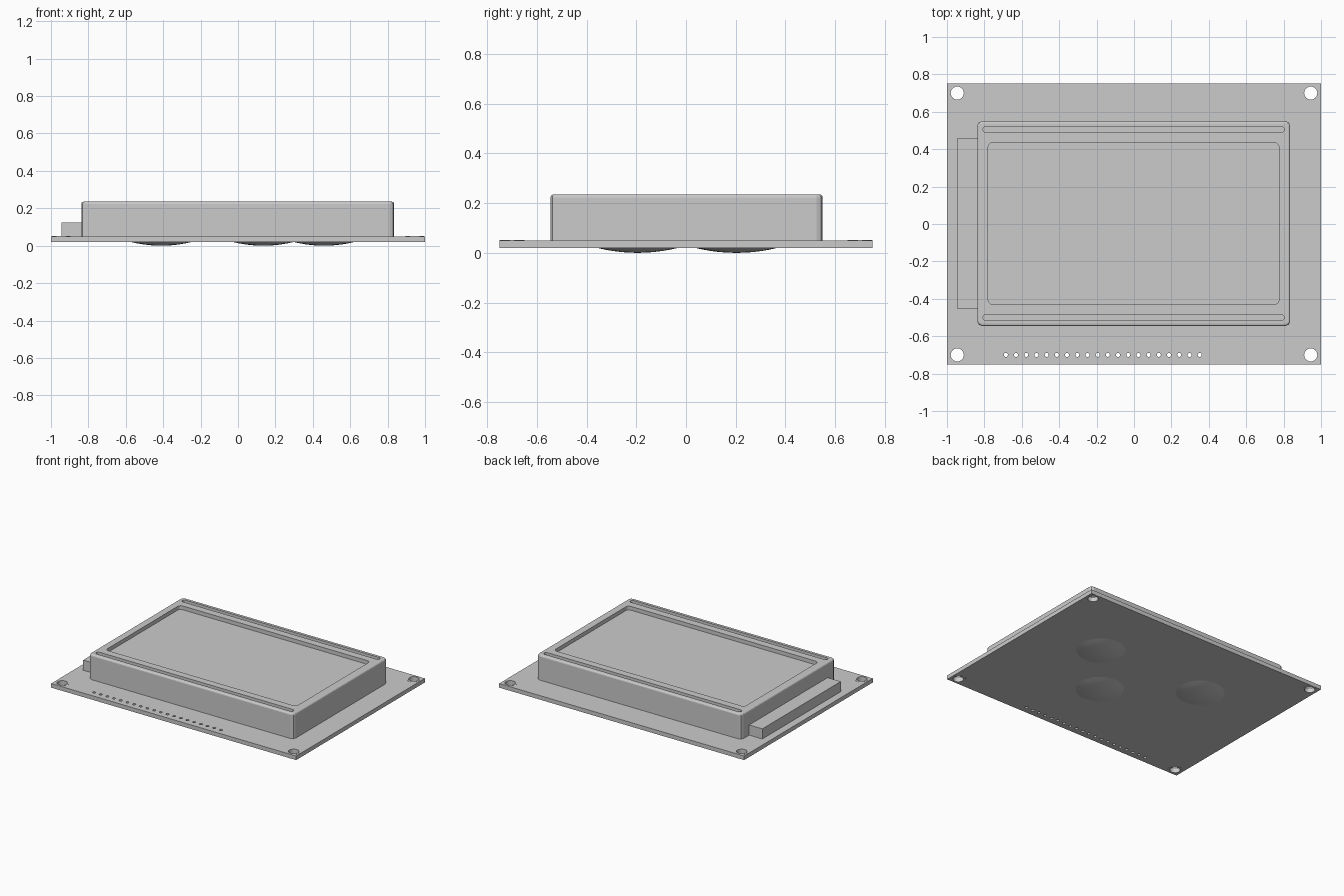
import bpy, bmesh, math

if "Cube" in bpy.data.objects:
    bpy.data.objects.remove(bpy.data.objects["Cube"])


def circle(cx, cy, r, n=24):
    return [(cx + r * math.cos(2 * math.pi * i / n), cy + r * math.sin(2 * math.pi * i / n)) for i in range(n)]


def rounded_rect(x0, x1, y0, y1, r, n=5):
    pts = []
    corners = [(x1 - r, y1 - r), (x0 + r, y1 - r), (x0 + r, y0 + r), (x1 - r, y0 + r)]
    for k, (cx, cy) in enumerate(corners):
        for i in range(n + 1):
            a = math.pi / 2 * (k + i / n)
            pts.append((cx + r * math.cos(a), cy + r * math.sin(a)))
    return pts


def slab(name, loops, z0, z1):
    """Flat plate from an outline plus hole loops."""
    cu = bpy.data.curves.new(name, 'CURVE')
    cu.dimensions = '2D'
    cu.fill_mode = 'BOTH'
    cu.extrude = (z1 - z0) / 2
    for pts in loops:
        sp = cu.splines.new('POLY')
        sp.points.add(len(pts) - 1)
        for p, (x, y) in zip(sp.points, pts):
            p.co = (x, y, 0, 1)
        sp.use_cyclic_u = True
        sp.use_smooth = False
    ob = bpy.data.objects.new(name, cu)
    bpy.context.collection.objects.link(ob)
    bpy.ops.object.select_all(action='DESELECT')
    ob.select_set(True)
    bpy.context.view_layer.objects.active = ob
    bpy.ops.object.convert(target='MESH')
    ob = bpy.context.view_layer.objects.active
    ob.name = name
    bm = bmesh.new()
    bm.from_mesh(ob.data)
    bmesh.ops.translate(bm, verts=bm.verts, vec=(0, 0, (z0 + z1) / 2))
    bmesh.ops.remove_doubles(bm, verts=bm.verts, dist=1e-5)
    bmesh.ops.recalc_face_normals(bm, faces=bm.faces)
    bm.to_mesh(ob.data)
    bm.free()
    return ob


def box(name, x0, x1, y0, y1, z0, z1, corner=0, top=0):
    bm = bmesh.new()
    bmesh.ops.create_cube(bm, size=1)
    for v in bm.verts:
        v.co = (x1 if v.co.x > 0 else x0, y1 if v.co.y > 0 else y0, z1 if v.co.z > 0 else z0)
    if corner:
        edges = [e for e in bm.edges if abs(e.verts[0].co.z - e.verts[1].co.z) > 1e-4]
        bmesh.ops.bevel(bm, geom=edges, offset=corner, segments=2, profile=0.5, affect='EDGES')
    if top:
        edges = [e for e in bm.edges if all(v.co.z > z1 - 1e-4 for v in e.verts)]
        bmesh.ops.bevel(bm, geom=edges, offset=top, segments=3, profile=0.5, affect='EDGES')
    me = bpy.data.meshes.new(name)
    bm.to_mesh(me)
    bm.free()
    ob = bpy.data.objects.new(name, me)
    bpy.context.collection.objects.link(ob)
    return ob


def cut(ob, cutter):
    m = ob.modifiers.new('cut', 'BOOLEAN')
    m.operation = 'DIFFERENCE'
    m.solver = 'EXACT'
    m.object = cutter
    bpy.context.view_layer.objects.active = ob
    bpy.ops.object.modifier_apply(modifier=m.name)
    bpy.data.objects.remove(cutter)


# Circuit board with mounting holes and a row of pin holes
mounts = [(sx * 0.945, sy * 0.70) for sx in (-1, 1) for sy in (-1, 1)]
outline = [(-1, -0.75), (1, -0.75), (1, 0.75), (-1, 0.75)]
holes = [circle(x, y, 0.035) for x, y in mounts]
holes += [circle(-0.685 + i * 1.036 / 19, -0.70, 0.011, 12) for i in range(20)]
slab('circuit_board', [outline] + holes, 0.02, 0.05)

# Thin solder pads around the mounting holes, both sides
for x, y in mounts:
    for z in (0.019, 0.05):
        slab('mounting_pad', [circle(x, y, 0.05), circle(x, y, 0.035)], z, z + 0.001)

# Metal bezel with screen window and two pressed grooves
bezel = box('bezel', -0.838, 0.835, -0.545, 0.55, 0.05, 0.235, 0.025, 0.012)
cut(bezel, slab('window_cutter', [rounded_rect(-0.78, 0.775, -0.43, 0.435, 0.025)], 0.195, 0.3))
for y in (-0.5, 0.505):
    cut(bezel, slab('groove_cutter', [rounded_rect(-0.807, 0.803, y - 0.016, y + 0.016, 0.0155)], 0.215, 0.3))

# Display glass in the window
slab('display_glass', [rounded_rect(-0.78, 0.775, -0.43, 0.435, 0.025)], 0.195, 0.207)

# Backlight block at the left side
box('backlight', -0.945, -0.835, -0.455, 0.46, 0.05, 0.125)

# Shallow chip domes under the board
for cx, cy in ((0.46, 0.205), (0.135, -0.195), (-0.41, 0.2)):
    bm = bmesh.new()
    n, rings, R = 32, 5, 0.163
    prev = None
    for k in range(rings):
        t = 1 - k / rings
        ring = [bm.verts.new((x, y, 0.02 * t * t)) for x, y in circle(cx, cy, R * t, n)]
        if prev:
            for i in range(n):
                j = (i + 1) % n
                bm.faces.new((prev[i], prev[j], ring[j], ring[i]))
        prev = ring
    tip = bm.verts.new((cx, cy, 0))
    for i in range(n):
        bm.faces.new((prev[i], prev[(i + 1) % n], tip))
    bmesh.ops.recalc_face_normals(bm, faces=bm.faces)
    if sum(f.normal.z for f in bm.faces) > 0:
        bmesh.ops.reverse_faces(bm, faces=bm.faces)
    for f in bm.faces:
        f.smooth = True
    me = bpy.data.meshes.new('chip_dome')
    bm.to_mesh(me)
    bm.free()
    bpy.context.collection.objects.link(bpy.data.objects.new('chip_dome', me))
